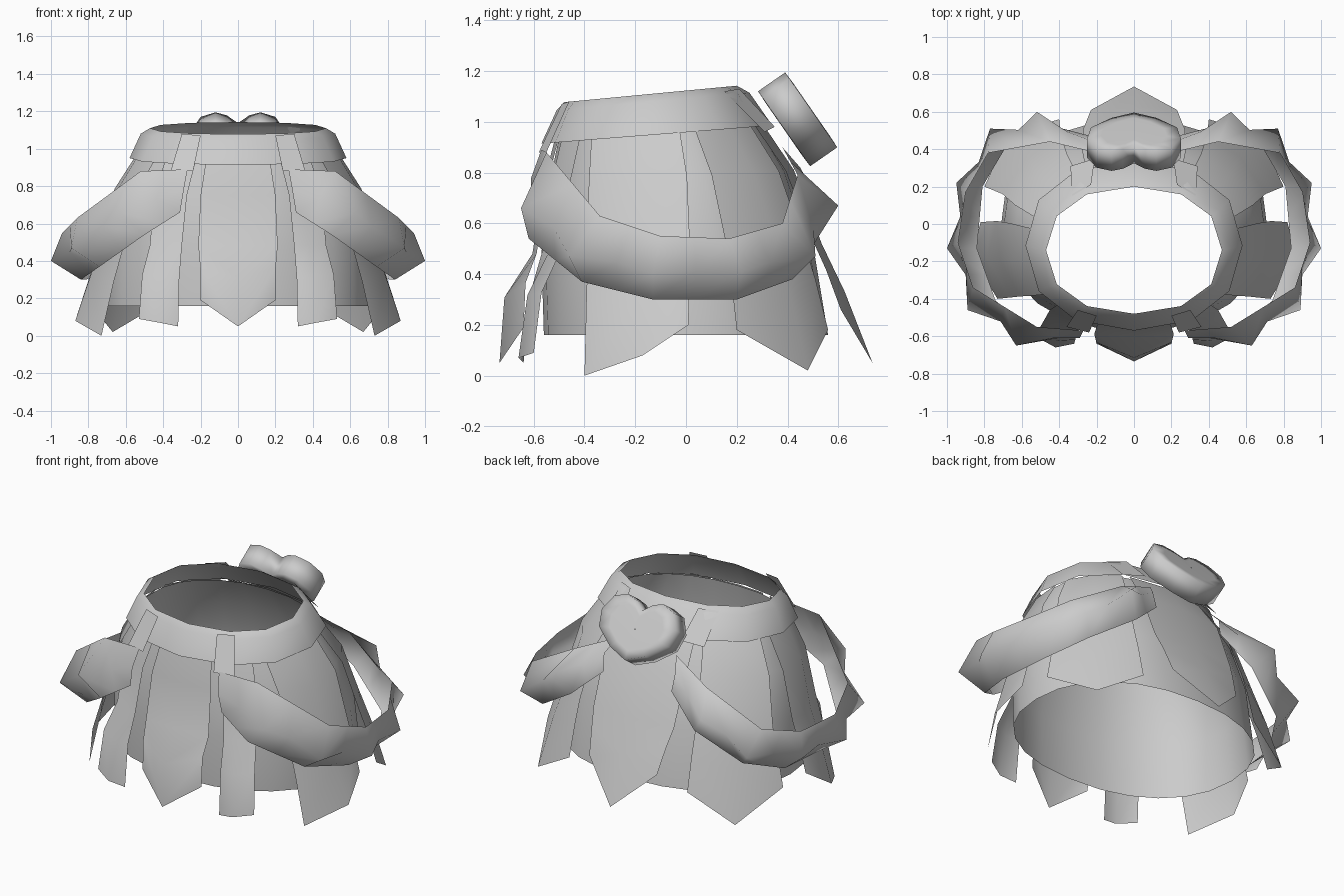
import bpy
import bmesh
from math import sin, cos, tau, atan2, radians, copysign
from mathutils import Vector

old = bpy.data.objects.get("Cube")
if old:
    bpy.data.objects.remove(old, do_unlink=True)

GREY = (0.6, 0.6, 0.6, 1)
cloth = bpy.data.materials.new("grey cloth")
cloth.use_nodes = True
cloth.diffuse_color = GREY
shader = next(n for n in cloth.node_tree.nodes if n.type == "BSDF_PRINCIPLED")
shader.inputs["Base Color"].default_value = GREY


def finish(name, bm, mirror=False, angle=40):
    """Turn a bmesh into a shaded object, optionally mirrored across x."""
    mesh = bpy.data.meshes.new(name)
    bm.to_mesh(mesh)
    bm.free()
    obj = bpy.data.objects.new(name, mesh)
    bpy.context.collection.objects.link(obj)
    mesh.materials.append(cloth)
    if mirror:
        mod = obj.modifiers.new("mirror", "MIRROR")
        mod.use_clip = True
        mod.merge_threshold = 0.001
    bpy.ops.object.select_all(action="DESELECT")
    obj.select_set(True)
    bpy.context.view_layer.objects.active = obj
    bpy.ops.object.shade_smooth_by_angle(angle=radians(angle))
    return obj


def loft(name, rows, closed=False, mirror=False, flip=False, angle=40):
    """Skin a list of equally long point rows with quads."""
    bm = bmesh.new()
    grid = [[bm.verts.new(p) for p in row] for row in rows]
    for low, high in zip(grid, grid[1:]):
        count = len(low)
        for i in range(count if closed else count - 1):
            j = (i + 1) % count
            quad = [low[i], low[j], high[j], high[i]]
            bm.faces.new(quad[::-1] if flip else quad)
    return finish(name, bm, mirror, angle)


# Rings are: height, half width, front y, back y
SKIRT = [(0.16, 0.71, -0.56, 0.56), (0.5, 0.7, -0.57, 0.5),
         (0.78, 0.64, -0.54, 0.4), (0.97, 0.53, -0.5, 0.28)]
BAND = [(0.95, 0.58, -0.57, 0.34), (1.08, 0.52, -0.51, 0.25), (1.11, 0.47, -0.48, 0.2)]


def squared(value):
    return copysign(abs(value) ** 0.9, value)


def ring_point(ring, a, grow=0.0):
    """Point on a ring; angle runs from the front towards the left side."""
    z, rx, front, back = ring
    mid, ry = (front + back) / 2, (back - front) / 2
    y = mid - (ry + grow) * squared(cos(a))
    tilt = 0.1 * max(0, z - 0.16)
    return Vector(((rx + grow) * squared(sin(a)), y, z + tilt * (y - mid)))


def ring_angle(ring, x, y):
    z, rx, front, back = ring
    return atan2(x / rx, ((front + back) / 2 - y) / ((back - front) / 2))


def rings(name, profile, sides):
    rows = [[ring_point(r, tau * i / sides) for i in range(sides)] for r in profile]
    return loft(name, rows, closed=True)


# Under skirt and waistband
rings("under_skirt", SKIRT, 24)
rings("waistband", BAND, 12)


# Hanging cloth panels: each column runs from a waist angle to a hem point
def panel(name, columns, bulge=0.45):
    paths = []
    for degrees, hem in columns:
        start, hem = radians(degrees), Vector(hem)
        end = ring_angle(SKIRT[0], hem.x, hem.y)
        path = []
        for step, ring in enumerate(reversed(SKIRT)):
            a = start + (end - start) * step / 3
            path.append(ring_point(ring, a, 0.015 + 0.01 * step))
        low = path[2].lerp(hem, bulge)
        low.z = path[2].lerp(hem, 0.4).z
        paths.append(path[:3] + [low, hem])
    rows = list(zip(*paths))
    return loft(name, rows, mirror=True, flip=True)


panel("front_panel", [(0, (0, -0.735, 0.05)), (16, (0.2, -0.64, 0.19))], bulge=0.85)
panel("front_side_panels", [(22, (0.32, -0.64, 0.05)), (32, (0.42, -0.66, 0.07)),
                            (43, (0.53, -0.6, 0.09))], bulge=0.7)
panel("side_panels", [(52, (0.73, -0.4, 0)), (78, (0.87, -0.17, 0.08)),
                      (100, (0.82, 0.01, 0.2))])
panel("back_side_panels", [(108, (0.8, 0.2, 0.18)), (130, (0.67, 0.48, 0.02)),
                           (150, (0.4, 0.56, 0.18))])
panel("back_panel", [(155, (0.23, 0.61, 0.26)), (180, (0, 0.735, 0.05))])

# Draped sashes: upper edge, outer fold, lower edge
SASH = [
    ((0.27, -0.57, 0.89), (0.29, -0.61, 0.78), (0.31, -0.6, 0.66)),
    ((0.52, -0.55, 0.88), (0.63, -0.65, 0.66), (0.5, -0.62, 0.54)),
    ((0.86, -0.34, 0.63), (0.89, -0.46, 0.47), (0.74, -0.41, 0.37)),
    ((0.94, -0.1, 0.55), (1, -0.13, 0.4), (0.84, -0.13, 0.3)),
    ((0.9, 0.17, 0.54), (0.95, 0.22, 0.41), (0.81, 0.2, 0.3)),
    ((0.78, 0.38, 0.6), (0.77, 0.51, 0.47), (0.68, 0.42, 0.38)),
    ((0.45, 0.44, 0.79), (0.52, 0.6, 0.67), (0.42, 0.52, 0.55)),
    ((0.2, 0.38, 0.9), (0.24, 0.45, 0.82), (0.23, 0.47, 0.72)),
]


def puckered(sections):
    """Add a section between each pair, with its outer fold pulled inwards."""
    rows = [[Vector(p) for p in section] for section in sections]
    result = rows[:1]
    for before, after in zip(rows, rows[1:]):
        top, fold, low = [p.lerp(q, 0.5) for p, q in zip(before, after)]
        result += [[top, fold.lerp((top + low) / 2, 0.45), low], after]
    return result


loft("side_sashes", puckered(SASH), mirror=True, flip=True, angle=100)

# Belt tabs over the waistband
loft("front_tabs", [[(0.2, -0.49, 1.07), (0.3, -0.46, 1.08)],
                    [(0.24, -0.58, 0.88), (0.36, -0.55, 0.88)]], mirror=True, flip=True)
loft("back_tabs", [[(0.23, 0.21, 1.13), (0.33, 0.15, 1.12)],
                   [(0.21, 0.35, 0.98), (0.34, 0.31, 0.96)]], mirror=True)

# Tilted heart ornament at the back of the waist
HEART = [(0, 0.11), (0.06, 0.16), (0.12, 0.18), (0.2, 0.15), (0.25, 0.06),
         (0.23, -0.04), (0.12, -0.13), (0, -0.18)]
outline = HEART + [(-x, h) for x, h in reversed(HEART[1:-1])]
center = Vector((0, 0.44, 1.01))
up = Vector((0, -0.57, 0.82))
out = Vector((0, 0.82, 0.57))


def heart_ring(scale, depth):
    return [center + Vector((x * scale, 0, 0)) + up * h * scale + out * depth
            for x, h in outline]


loft("heart_ornament", [heart_ring(s, d) for s, d in (
    (0.01, -0.067), (0.7, -0.067), (1, -0.065), (1, 0.065), (0.7, 0.067), (0.01, 0.067))],
     closed=True, flip=True, angle=100)
